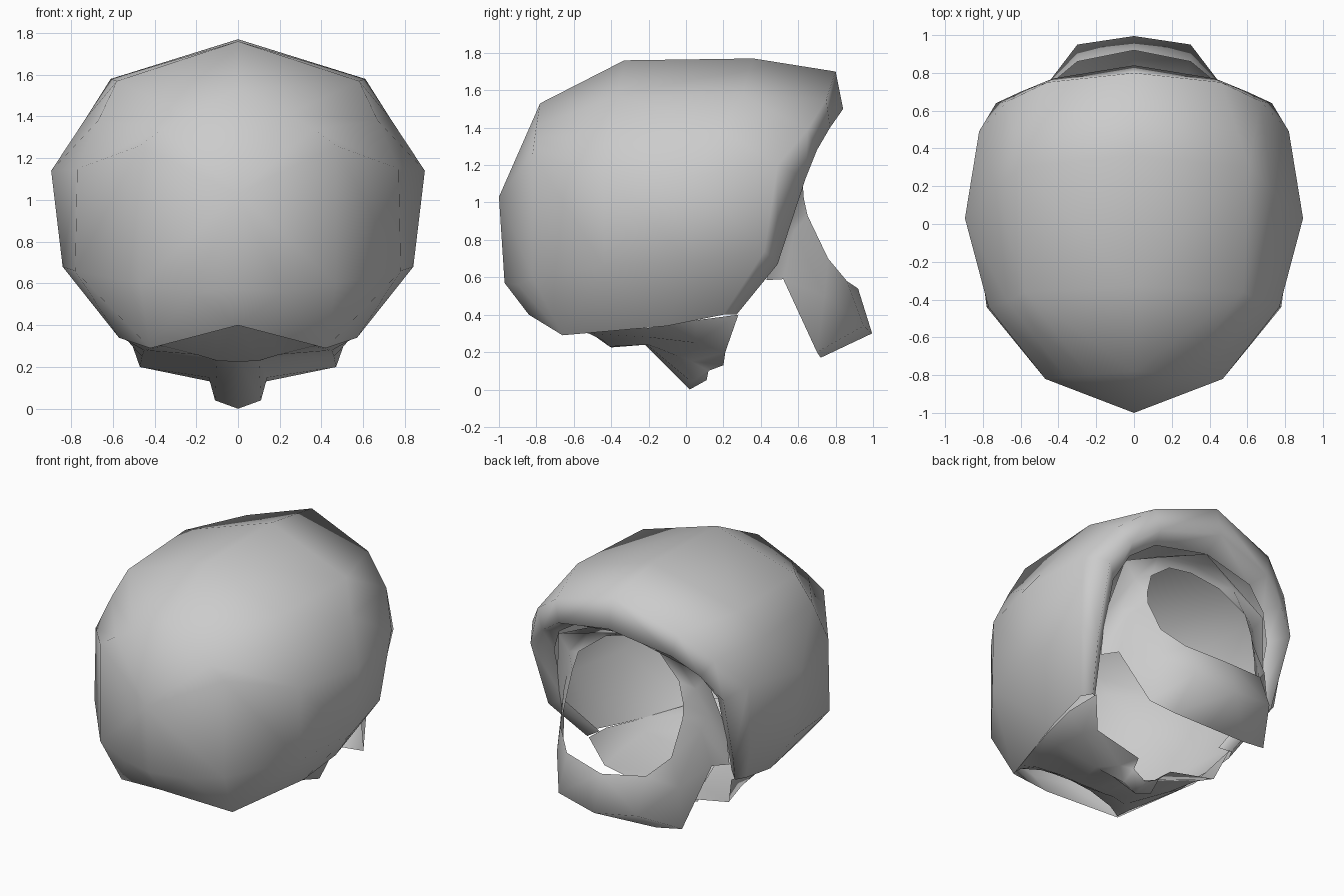
import bpy, bmesh
from mathutils import Vector


def sheet(name, lines, centre):
    """Skin neighbouring point lines into half a sheet facing away from centre, and mirror it."""
    bm = bmesh.new()
    grid = [[bm.verts.new(p) for p in line] for line in lines]
    for a, b in zip(grid, grid[1:]):
        for i in range(min(len(a), len(b)) - 1):
            bm.faces.new((a[i], a[i + 1], b[i + 1], b[i]))
    bmesh.ops.remove_doubles(bm, verts=bm.verts[:], dist=0.0005)
    bm.normal_update()
    outward = sum(f.normal.dot(f.calc_center_median() - Vector(centre)) * f.calc_area() for f in bm.faces)
    for f in bm.faces:
        if outward < 0:
            f.normal_flip()
        f.smooth = True
    me = bpy.data.meshes.new(name)
    bm.to_mesh(me)
    bm.free()
    ob = bpy.data.objects.new(name, me)
    bpy.context.collection.objects.link(ob)
    mir = ob.modifiers.new("mirror", 'MIRROR')
    mir.use_clip = True
    mir.merge_threshold = 0.002
    return ob


# Outer shell: meridians from the front pole over the rim and folded in, top to bottom
pole = (0, -1, 1.03)
sheet("helmet_shell", [
    [pole, (0, -.78, 1.53), (0, -.33, 1.76), (0, .36, 1.77), (0, .80, 1.70), (0, .84, 1.50), (0, .70, 1.42)],
    [pole, (.24, -.80, 1.41), (.58, -.36, 1.57), (.61, .30, 1.58), (.46, .75, 1.55), (.43, .77, 1.40), (.38, .66, 1.36)],
    [pole, (.36, -.81, 1.34), (.67, -.41, 1.38), (.73, .18, 1.39), (.67, .65, 1.39), (.60, .70, 1.28), (.54, .60, 1.25)],
    [pole, (.47, -.82, 1.26), (.77, -.44, 1.15), (.895, .03, 1.14), (.82, .49, 1.20), (.73, .64, 1.13), (.62, .54, 1.08)],
    [pole, (.47, -.82, .60), (.78, -.44, .66), (.84, .03, .68), (.78, .42, .74), (.70, .49, .67), (.62, .43, .69)],
    [pole, (.22, -.90, .56), (.42, -.66, .29), (.57, -.10, .34), (.60, .20, .40), (.56, .27, .40), (.50, .22, .43)],
    [pole, (0, -.97, .57), (0, -.84, .40)],
], (0, 0, 1))

# Face hood: opening edge, middle and outer edge, from the chin round to the brow
sheet("face_hood", [
    [(0, .92, .54), (0, .995, .30), (0, .72, .17)],
    [(.30, .86, .58), (.30, .95, .34), (.28, .72, .17)],
    [(.42, .76, .70), (.46, .74, .50), (.46, .70, .20)],
    [(.43, .65, .93), (.52, .58, .85), (.56, .52, .59)],
    [(.42, .63, 1.02), (.54, .52, .92), (.63, .43, .585)],
    [(.38, .62, 1.16), (.48, .58, 1.12), (.64, .48, .85)],
    [(.20, .58, 1.30), (.30, .59, 1.34), (.56, .58, 1.22)],
    [(0, .55, 1.35), (0, .60, 1.38), (0, .70, 1.42)],
], (0, .3, .75))

# Neck guard: underside sheet with the small central point
sheet("neck_guard", [
    [(0, -.66, .42), (.10, -.66, .41), (.20, -.66, .40), (.36, -.66, .35), (.42, -.66, .30)],
    [(0, -.40, .225), (.10, -.41, .23), (.20, -.44, .26), (.36, -.52, .30), (.44, -.58, .31)],
    [(0, -.22, .24), (.10, -.21, .24), (.14, -.20, .24), (.45, -.20, .28), (.54, -.20, .33)],
    [(0, .02, 0), (.11, .03, .04), (.14, .03, .15), (.46, .05, .25), (.57, .05, .37)],
    [(0, .11, .05), (.10, .12, .10), (.13, .20, .13), (.47, .21, .20), (.54, .28, .40)],
], (0, 0, 1))
